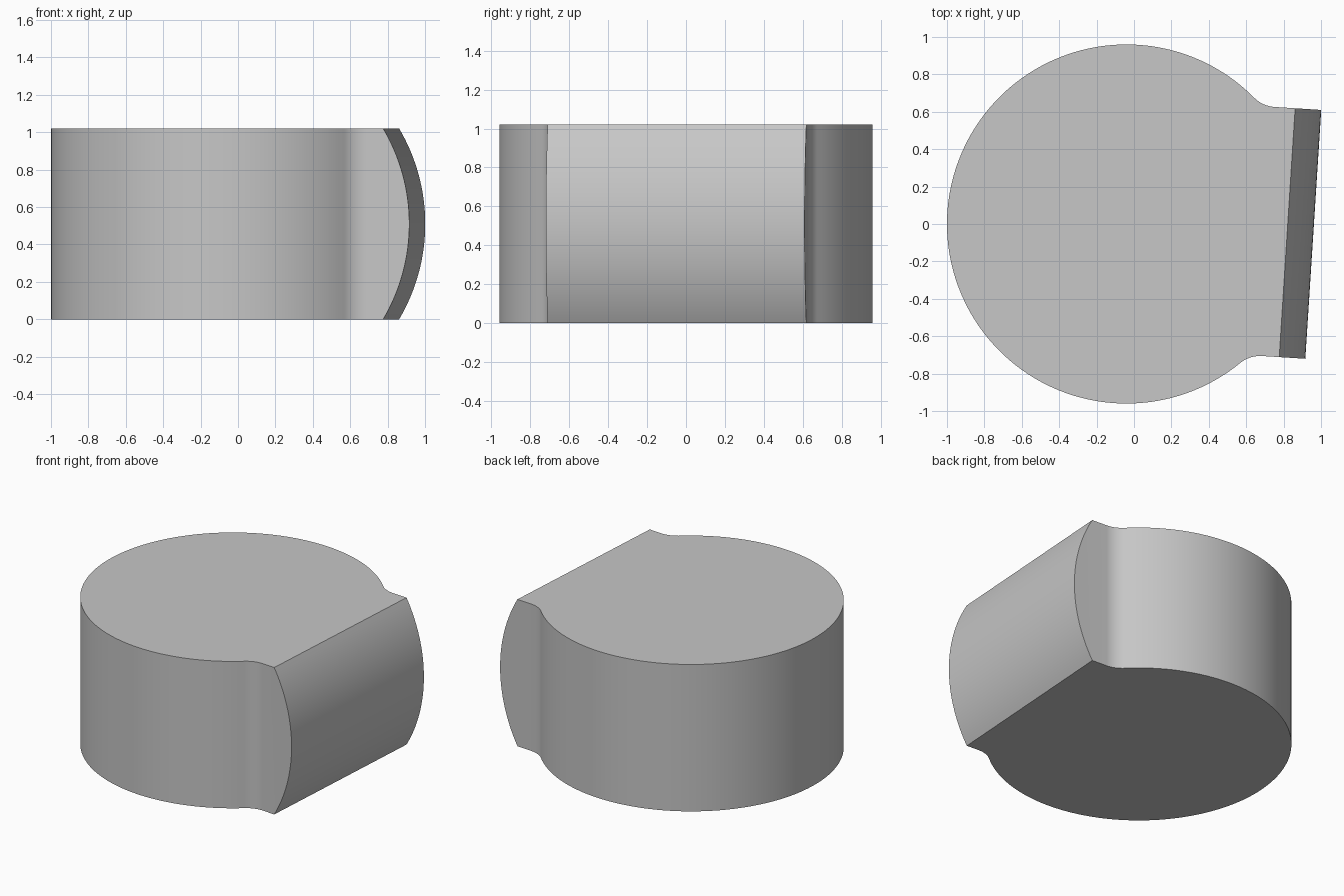
import bpy, bmesh
from math import atan2, cos, sin, pi, sqrt, radians
from mathutils import Matrix

cube = bpy.data.objects.get("Cube")
if cube:
    bpy.data.objects.remove(cube)

HEIGHT = 1.02
DRUM_R = 0.96        # upright drum
BULGE_R = 1.0        # barrel-curved end face, axis through the drum centre
FILLET_R = 0.17
TILT = radians(-3.66)
BULGE_STEPS = 32

grey = bpy.data.materials.new("plain grey")
grey.use_nodes = True
colour = (0.57, 0.57, 0.57, 1)
grey.diffuse_color = colour
grey.node_tree.nodes["Principled BSDF"].inputs["Base Color"].default_value = colour


def arc(cx, cy, r, a0, a1, steps):
    return [(cx + r * cos(a0 + (a1 - a0) * i / steps),
             cy + r * sin(a0 + (a1 - a0) * i / steps)) for i in range(steps + 1)]


def fillet(width):
    """Blend from a flat cheek at y = width into the drum, and the drum angle reached."""
    cy = width + FILLET_R
    cx = sqrt((DRUM_R + FILLET_R) ** 2 - cy ** 2)
    phi = atan2(cy, cx)
    return arc(cx, cy, FILLET_R, -pi / 2, phi - pi, 12), phi


# Plan outline: back cheek blend, drum, front cheek blend
BACK, FRONT = 0.675, 0.658
back_blend, back_phi = fillet(BACK)
front_blend, front_phi = fillet(FRONT)
drum = arc(0, 0, DRUM_R, back_phi, 2 * pi - front_phi, 128)
outline = back_blend + drum[1:-1] + [(x, -y) for x, y in reversed(front_blend)]

bm = bmesh.new()
low = [bm.verts.new((x, y, 0)) for x, y in outline]
high = [bm.verts.new((x, y, HEIGHT)) for x, y in outline]

# Curved end edges, bottom to top
half = atan2(HEIGHT / 2, sqrt(BULGE_R ** 2 - (HEIGHT / 2) ** 2))
curve = arc(0, HEIGHT / 2, BULGE_R, -half, half, BULGE_STEPS)
back_edge = [bm.verts.new((x, BACK, z)) for x, z in curve]
front_edge = [bm.verts.new((x, -FRONT, z)) for x, z in curve]

# Drum wall, end face, two cheeks, bottom and top
for i in range(len(outline) - 1):
    bm.faces.new((low[i], high[i], high[i + 1], low[i + 1]))
for i in range(BULGE_STEPS):
    bm.faces.new((front_edge[i], back_edge[i], back_edge[i + 1], front_edge[i + 1]))
bm.faces.new([low[0], high[0]] + back_edge[::-1])
bm.faces.new([high[-1], low[-1]] + front_edge)
bm.faces.new(low + [front_edge[0], back_edge[0]])
bm.faces.new(high + [front_edge[-1], back_edge[-1]])
bmesh.ops.recalc_face_normals(bm, faces=bm.faces)
bm.transform(Matrix.Translation((-0.04, 0, 0)) @ Matrix.Rotation(TILT, 4, "Z"))

mesh = bpy.data.meshes.new("drum_body")
bm.to_mesh(mesh)
bm.free()
mesh.materials.append(grey)
body = bpy.data.objects.new("drum_body", mesh)
bpy.context.collection.objects.link(body)
bpy.ops.object.select_all(action="DESELECT")
body.select_set(True)
bpy.context.view_layer.objects.active = body
bpy.ops.object.shade_smooth_by_angle(angle=radians(25))
